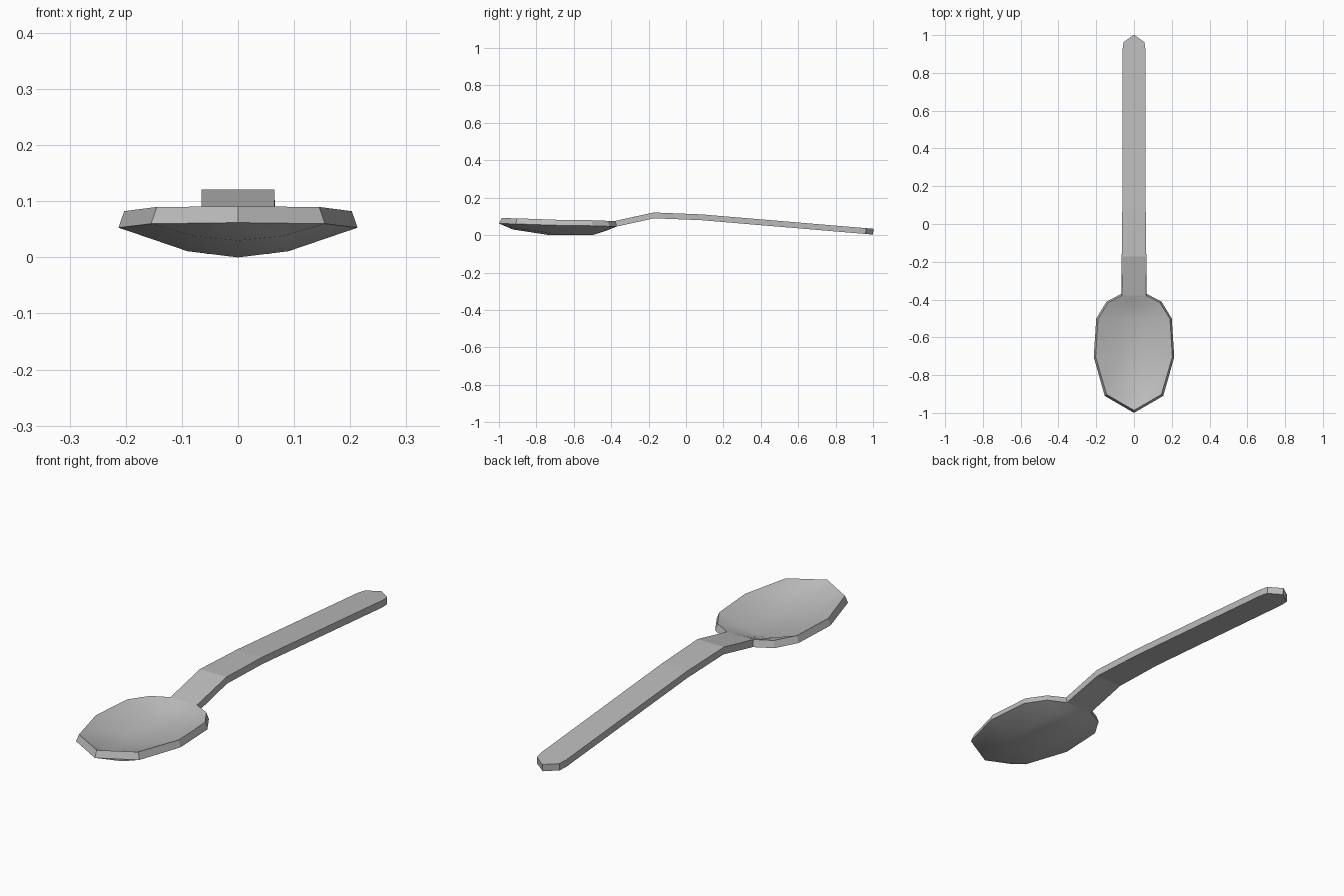
import bpy, bmesh, math

cube = bpy.data.objects.get("Cube")
if cube:
    bpy.data.objects.remove(cube, do_unlink=True)

THICKNESS = 0.031
NECK_Y = -0.37

metal = bpy.data.materials.new("grey_metal")
metal.use_nodes = True
grey = (0.5, 0.5, 0.5, 1)
metal.diffuse_color = grey
metal.node_tree.nodes["Principled BSDF"].inputs["Base Color"].default_value = grey

# Cross rows of the underside: (x, y, z) at the centre, halfway out and at the edge
bowl_rows = [
    ((0, -0.925, 0.03), (0.08, -0.92, 0.038), (0.155, -0.91, 0.06)),
    ((0, -0.73, 0.0), (0.09, -0.72, 0.011), (0.213, -0.705, 0.053)),
    ((0, -0.5, 0.0), (0.09, -0.5, 0.011), (0.2, -0.5, 0.05)),
    ((0, -0.425, 0.024), (0.065, -0.425, 0.028), (0.145, -0.41, 0.047)),
]
# Handle sections: (half width, y, z)
handle_rows = [(0.067, NECK_Y, 0.046), (0.065, -0.17, 0.09), (0.062, 0.08, 0.08),
               (0.061, 0.92, 0.0096), (0.055, 0.96, 0.0063)]
rows = bowl_rows + [((0, y, z), (w / 2, y, z), (w, y, z)) for w, y, z in handle_rows]

# Spoon sheet: mirrored rows joined into strips, closed to a point at each end
bm = bmesh.new()
grid = []
for centre, middle, edge in rows:
    line = [(-edge[0], *edge[1:]), (-middle[0], *middle[1:]), centre, middle, edge]
    grid.append([bm.verts.new(p) for p in line])
for a, b in zip(grid, grid[1:]):
    for i in range(4):
        bm.faces.new((a[i], a[i + 1], b[i + 1], b[i]))
front_tip = bm.verts.new((0, -1, 0.062))
back_tip = bm.verts.new((0, 1, 0.003))
for i in range(4):
    bm.faces.new((front_tip, grid[0][i + 1], grid[0][i]))
    bm.faces.new((grid[-1][i], grid[-1][i + 1], back_tip))
mesh = bpy.data.meshes.new("spoon")
bm.to_mesh(mesh)
bm.free()
mesh.materials.append(metal)
spoon = bpy.data.objects.new("spoon", mesh)
bpy.context.collection.objects.link(spoon)

# Thicken upwards
bpy.context.view_layer.objects.active = spoon
spoon.select_set(True)
solid = spoon.modifiers.new("thickness", "SOLIDIFY")
solid.thickness = THICKNESS
solid.offset = 1
solid.use_even_offset = True
bpy.ops.object.modifier_apply(modifier=solid.name)

# Smooth bowl, flat rim and handle
bpy.ops.object.shade_smooth_by_angle(angle=math.radians(40))
for face in spoon.data.polygons:
    if face.center.y > NECK_Y or abs(face.normal.z) < 0.6:
        face.use_smooth = False
